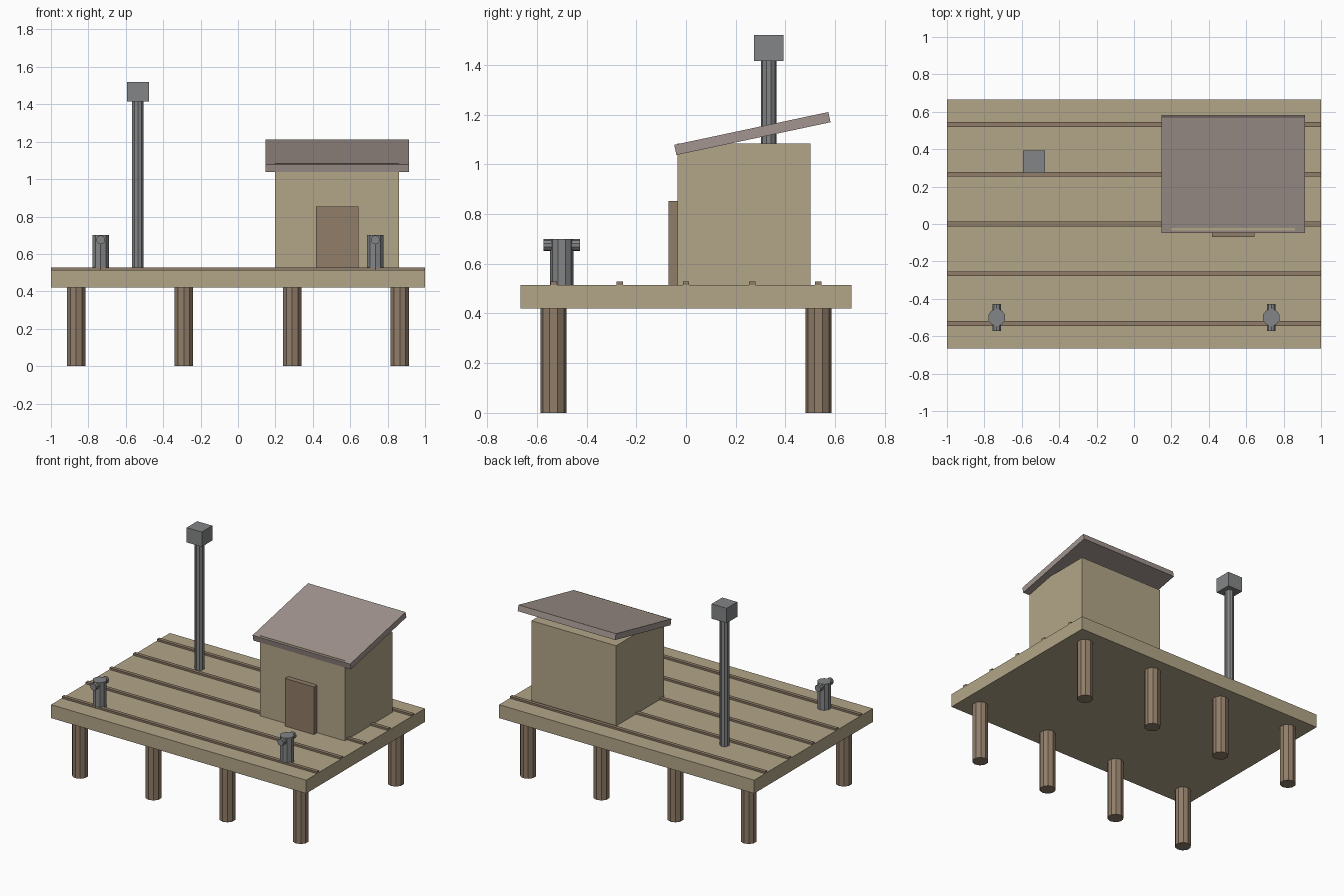
import bpy, bmesh
from math import radians
from mathutils import Matrix

if "Cube" in bpy.data.objects:
    bpy.data.objects.remove(bpy.data.objects["Cube"])


def material(name, rgb):
    m = bpy.data.materials.new(name)
    m.diffuse_color = (*rgb, 1)
    m.use_nodes = True
    m.node_tree.nodes["Principled BSDF"].inputs["Base Color"].default_value = m.diffuse_color
    return m


PLANK = material("pale_wood", (0.45, 0.38, 0.25))
DARK = material("dark_wood", (0.28, 0.205, 0.14))
ROOF = material("roof_sheet", (0.36, 0.30, 0.275))
METAL = material("grey_metal", (0.23, 0.235, 0.24))


def finish(name, bm, mat, loc, rot=(0, 0, 0)):
    me = bpy.data.meshes.new(name)
    bm.to_mesh(me)
    bm.free()
    me.materials.append(mat)
    ob = bpy.data.objects.new(name, me)
    ob.location, ob.rotation_euler = loc, rot
    bpy.context.collection.objects.link(ob)
    return ob


def box(name, mat, x, y, z, rot=(0, 0, 0)):
    """Box from (min, max) ranges, rotated about its centre."""
    bm = bmesh.new()
    bmesh.ops.create_cube(bm, size=1, matrix=Matrix.Diagonal(
        (x[1] - x[0], y[1] - y[0], z[1] - z[0], 1)))
    return finish(name, bm, mat, [sum(r) / 2 for r in (x, y, z)], rot)


def post(name, mat, r, length, loc, rot=(0, 0, 0), sides=10):
    """Faceted cylinder centred on loc."""
    bm = bmesh.new()
    bmesh.ops.create_cone(bm, cap_ends=True, segments=sides,
                          radius1=r, radius2=r, depth=length)
    return finish(name, bm, mat, loc, rot)


DECK = 0.515

# Deck and raised battens
box("deck", PLANK, (-1, 1), (-0.665, 0.665), (0.42, DECK))
for i in range(5):
    y = (i - 2) * 0.266
    box(f"deck_batten_{i + 1}", DARK, (-1, 1), (y - 0.013, y + 0.013), (DECK - 0.005, 0.528))

# Piles under the deck
for side, y in (("front", -0.533), ("back", 0.533)):
    for i, x in enumerate((-0.865, -0.29, 0.29, 0.865)):
        post(f"{side}_pile_{i + 1}", DARK, 0.053, 0.42, (x, y, 0.21))

# Shed: walls, door, sloping roof
box("shed_walls", PLANK, (0.198, 0.862), (-0.034, 0.5), (DECK, 1.084))
box("shed_door", DARK, (0.417, 0.645), (-0.07, -0.034), (DECK, 0.853))
box("shed_roof", ROOF, (0.148, 0.913), (-0.05, 0.584), (1.103, 1.145),
    rot=(radians(12), 0, 0))

# Lamp post
post("lamp_pole", METAL, 0.032, 1.42 - DECK, (-0.535, 0.333, (1.42 + DECK) / 2))
box("lamp_head", METAL, (-0.594, -0.476), (0.274, 0.392), (1.415, 1.52))

# Mooring bollards with cross pegs
for side, x in (("left", -0.734), ("right", 0.734)):
    post(f"{side}_bollard", METAL, 0.047, 0.7 - DECK, (x, -0.5, (0.7 + DECK) / 2))
    post(f"{side}_bollard_peg", METAL, 0.024, 0.146, (x, -0.5, 0.675),
         rot=(radians(90), 0, 0))
